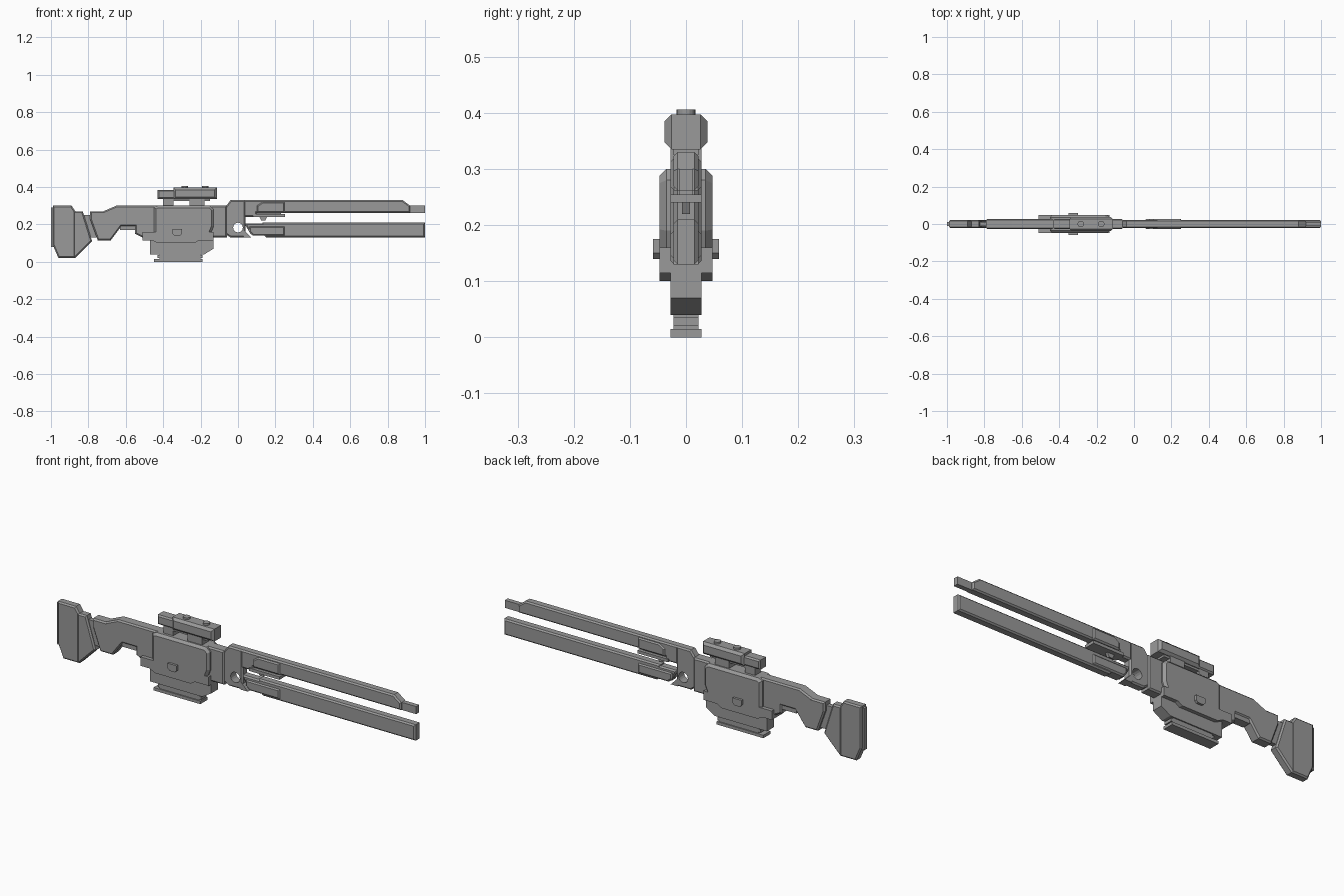
import bpy, bmesh
from math import pi
from mathutils import Matrix

cube = bpy.data.objects.get("Cube")
if cube:
    bpy.data.objects.remove(cube, do_unlink=True)

# Shared material
GREY = (.32, .32, .32, 1)
metal = bpy.data.materials.new("gunmetal_grey")
metal.use_nodes = True
metal.diffuse_color = GREY
metal.node_tree.nodes["Principled BSDF"].inputs["Base Color"].default_value = GREY

# Shared half widths, rim chamfer and main levels
WIDE, MEDIUM, SLIM, THIN = .047, .028, .022, .012
RIM = .007
BARREL_TOP, BARREL_UNDERSIDE = .33, .262
FRAME_TOP, FRAME_BOTTOM = .3, .13
MUZZLE = 1


def finish(name, bm):
    bmesh.ops.recalc_face_normals(bm, faces=bm.faces)
    mesh = bpy.data.meshes.new(name)
    bm.to_mesh(mesh)
    bm.free()
    mesh.materials.append(metal)
    part = bpy.data.objects.new(name, mesh)
    bpy.context.collection.objects.link(part)
    return part


def outline(back, front, bottom, top, cuts):
    """Side rectangle whose named corners may be cut off by (length, height)."""
    points = []
    for corner, x, z in (("back_bottom", back, bottom), ("front_bottom", front, bottom),
                         ("front_top", front, top), ("back_top", back, top)):
        length, height = cuts.get(corner, (0, 0))
        along = (x + length if x == back else x - length, z)
        upright = (x, z + height if z == bottom else z - height)
        if corner in ("back_bottom", "front_top"):
            points += [upright, along]
        else:
            points += [along, upright]
    # Merge points that meet where a cut takes up a whole edge
    return list(dict.fromkeys((round(x, 4), round(z, 4)) for x, z in points))


def slab(name, back, front, bottom, top, half, rim=0, side=0, **cuts):
    """Side outline given thickness across y, with optional rim chamfers."""
    bm = bmesh.new()
    corners = outline(back, front, bottom, top, cuts)
    face = bm.faces.new([bm.verts.new((x, side - half, z)) for x, z in corners])
    extruded = bmesh.ops.extrude_face_region(bm, geom=[face])["geom"]
    moved = [v for v in extruded if isinstance(v, bmesh.types.BMVert)]
    bmesh.ops.translate(bm, verts=moved, vec=(0, half + half, 0))
    if rim:
        rims = [e for e in bm.edges if e.verts[0].co.y == e.verts[1].co.y]
        bmesh.ops.bevel(bm, geom=rims, offset=rim, segments=1,
                        affect='EDGES', clamp_overlap=True)
    return finish(name, bm)


def cylinder(name, x, z, radius, depth, turn=0):
    bm = bmesh.new()
    placing = Matrix.Translation((x, 0, z)) @ Matrix.Rotation(turn, 4, 'X')
    bmesh.ops.create_cone(bm, cap_ends=True, segments=16, radius1=radius,
                          radius2=radius, depth=depth, matrix=placing)
    return finish(name, bm)


# Shoulder stock
slab("butt_pad", -1, -.96, .08, .29, THIN)
slab("butt_body", -.99, -.87, .02, FRAME_TOP, SLIM, RIM,
     back_bottom=(.03, .07), front_top=(.02, .03))
slab("butt_wedge", -.88, -.78, .02, .27, SLIM, RIM,
     front_top=(.05, .16), front_bottom=(.09, .09))
slab("stock_neck", -.84, -.74, FRAME_BOTTOM, .25, THIN,
     back_bottom=(.05, .1), front_top=(.03, .02))

# Grip and rear frame
slab("grip_wrist", -.79, -.62, .115, .27, MEDIUM, RIM,
     back_bottom=(.04, .11), front_bottom=(.06, .08))
slab("rear_frame", -.72, -.4, .19, FRAME_TOP, MEDIUM, RIM, back_top=(.07, .03))
slab("rear_frame_underside", -.55, -.4, FRAME_BOTTOM, .21, MEDIUM, RIM,
     back_bottom=(.04, .02))
slab("grip_guard", -.63, -.5, .17, .21, SLIM, front_bottom=(.05, .03))

# Receiver and the housing below it
slab("receiver", -.45, -.13, .14, FRAME_TOP, WIDE, THIN,
     back_top=(.02, .01), front_top=(.02, .02), front_bottom=(.02, .05))
slab("receiver_core", -.47, -.06, FRAME_BOTTOM, FRAME_TOP, MEDIUM, RIM)
slab("lower_housing", -.51, -.13, .115, .16, WIDE)
slab("lower_housing_belly", -.47, -.2, .1, .12, WIDE,
     back_bottom=(.04, .02), front_bottom=(.03, .02))
for label, side in (("right", -WIDE), ("left", WIDE)):
    slab("latch_" + label, -.35, -.3, .14, .175, THIN, side=side,
         back_bottom=(.01, .01), front_bottom=(.01, .01))

# Magazine and foot plates
slab("magazine", -.47, -.13, .04, .14, MEDIUM, front_bottom=(.05, .03))
slab("magazine_neck", -.42, -.2, .01, .05, SLIM)
slab("foot_upper_plate", -.43, -.19, .02, .035, SLIM)
slab("foot_plate", -.45, -.19, 0, .015, MEDIUM)

# Front block with a round through hole
block = slab("front_block", -.07, .04, FRAME_BOTTOM, BARREL_TOP, SLIM, RIM,
             back_top=(.03, .04), back_bottom=(.03, .02))
cutter = cylinder("hole_cutter", 0, .183, .026, .2, pi / 2)
cutter.hide_render = True
cutter.hide_viewport = True
hole = block.modifiers.new("hole", 'BOOLEAN')
hole.operation = 'DIFFERENCE'
hole.solver = 'EXACT'
hole.object = cutter
slab("front_block_shelf", .03, .1, .24, BARREL_TOP, SLIM, RIM)
slab("front_block_jaw", .03, .07, FRAME_BOTTOM, .17, SLIM, front_top=(.04, .04))

# Twin barrels
slab("upper_barrel", .08, .92, BARREL_UNDERSIDE, BARREL_TOP, SLIM, RIM,
     front_top=(.04, .03))
slab("upper_barrel_tip", .88, MUZZLE, BARREL_UNDERSIDE, FRAME_TOP, THIN)
slab("lower_barrel", .13, MUZZLE, FRAME_BOTTOM, .21, SLIM, RIM,
     back_bottom=(.02, .02))
slab("lower_barrel_root", .04, .15, .145, .205, SLIM, RIM, back_bottom=(.03, .05))
slab("lower_barrel_collar", .06, .25, .14, .19, MEDIUM, RIM,
     back_bottom=(.02, .02))

# Sleeve and rail of the upper barrel
slab("barrel_sleeve", .1, .25, BARREL_UNDERSIDE, .32, MEDIUM, RIM,
     back_top=(.03, .02))
slab("under_rail", .08, .25, .24, .255, MEDIUM)
slab("under_rail_web", .1, .23, .25, .27, THIN)
slab("rail_nub", .115, .155, .22, .24, RIM,
     back_bottom=(.01, .02), front_bottom=(.01, .02))

# Scope on two mounts
slab("scope_body", -.345, -.113, .335, .397, .038, THIN)
slab("scope_eyepiece", -.43, -.33, .337, .385, MEDIUM, RIM)
slab("scope_rail", -.4, -.15, .325, .34, SLIM)
slab("rear_mount", -.4, -.345, .29, BARREL_TOP, SLIM)
slab("front_mount", -.26, -.18, .29, .34, MEDIUM)
for label, x in (("rear", -.285), ("front", -.175)):
    cylinder("scope_knob_" + label, x, .396, .017, .02)
